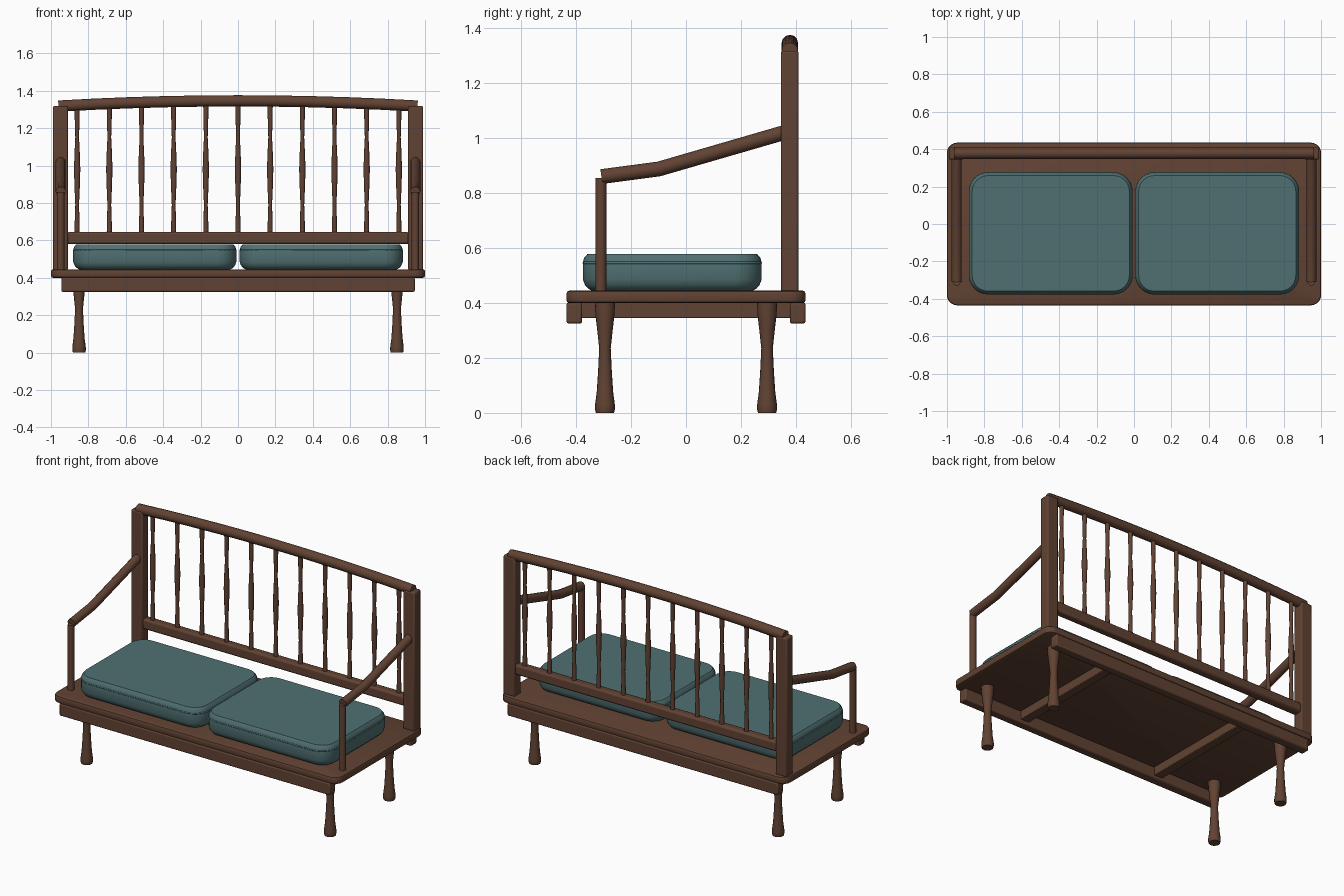
import bpy, bmesh, math

if "Cube" in bpy.data.objects:
    bpy.data.objects.remove(bpy.data.objects["Cube"])


def material(name, rgb):
    m = bpy.data.materials.new(name)
    m.diffuse_color = (*rgb, 1)
    m.use_nodes = True
    m.node_tree.nodes["Principled BSDF"].inputs["Base Color"].default_value = m.diffuse_color
    return m


WOOD = material("walnut_wood", (0.12, 0.055, 0.033))
FABRIC = material("teal_fabric", (0.08, 0.16, 0.165))


def smooth(ob, angle=35):
    bpy.ops.object.select_all(action='DESELECT')
    ob.select_set(True)
    bpy.context.view_layer.objects.active = ob
    bpy.ops.object.shade_smooth_by_angle(angle=math.radians(angle))


def skin_loops(name, loops, mat, loc=(0, 0, 0)):
    """Bridge stacked closed loops into a capped solid."""
    bm = bmesh.new()
    rings = [[bm.verts.new(p) for p in loop] for loop in loops]
    n = len(rings[0])
    for a, b in zip(rings, rings[1:]):
        for i in range(n):
            j = (i + 1) % n
            bm.faces.new((a[i], a[j], b[j], b[i]))
    bm.faces.new(rings[0][::-1])
    bm.faces.new(rings[-1])
    me = bpy.data.meshes.new(name)
    bm.to_mesh(me)
    bm.free()
    ob = bpy.data.objects.new(name, me)
    ob.location = loc
    me.materials.append(mat)
    bpy.context.collection.objects.link(ob)
    smooth(ob)
    return ob


def rounded_rect(hx, hy, r, z, steps=6):
    pts = []
    for k, (sx, sy) in enumerate([(1, 1), (-1, 1), (-1, -1), (1, -1)]):
        for i in range(steps + 1):
            a = math.pi / 2 * (k + i / steps)
            pts.append((sx * (hx - r) + r * math.cos(a),
                        sy * (hy - r) + r * math.sin(a), z))
    return pts


def slab(name, hx, hy, r, profile, mat, loc):
    """Rounded rectangle stacked through (height, inset) pairs."""
    return skin_loops(name, [rounded_rect(hx - d, hy - d, r - d, z)
                             for z, d in profile], mat, loc)


def turned(name, profile, loc, sides=16):
    """Lathed part from (height, radius) pairs."""
    return skin_loops(name, [[(r * math.cos(2 * math.pi * i / sides),
                               r * math.sin(2 * math.pi * i / sides), z)
                              for i in range(sides)] for z, r in profile], WOOD, loc)


def box(name, x, y, z, bevel=0.008):
    bpy.ops.mesh.primitive_cube_add(size=1, location=(sum(x) / 2, sum(y) / 2, sum(z) / 2))
    ob = bpy.context.object
    ob.name = name
    ob.scale = (x[1] - x[0], y[1] - y[0], z[1] - z[0])
    bpy.ops.object.transform_apply(location=False, rotation=False, scale=True)
    ob.data.materials.append(WOOD)
    m = ob.modifiers.new("soft_edges", 'BEVEL')
    m.width, m.segments = bevel, 2
    smooth(ob)
    return ob


def tube(name, pts, radius, mat, cyclic=False, res=4):
    cu = bpy.data.curves.new(name, 'CURVE')
    cu.dimensions = '3D'
    cu.bevel_depth, cu.bevel_resolution, cu.use_fill_caps = radius, res, True
    sp = cu.splines.new('POLY')
    sp.points.add(len(pts) - 1)
    for p, co in zip(sp.points, pts):
        p.co = (*co, 1)
    sp.use_cyclic_u = cyclic
    cu.materials.append(mat)
    ob = bpy.data.objects.new(name, cu)
    bpy.context.collection.objects.link(ob)
    return ob


# Seat deck with aprons and underside cross rails
slab("seat_deck", 1.0, 0.435, 0.055,
     [(0.40, 0.01), (0.403, 0.003), (0.41, 0), (0.435, 0), (0.442, 0.003), (0.445, 0.01)],
     WOOD, (0, 0, 0))
box("front_apron", (-0.945, 0.945), (-0.435, -0.378), (0.325, 0.402))
box("back_apron", (-0.945, 0.945), (0.378, 0.435), (0.325, 0.402))
for x in (-0.5, 0.5):
    box("cross_rail", (x - 0.03, x + 0.03), (-0.38, 0.38), (0.345, 0.402), 0.004)

# Turned legs
LEG = [(0, 0.033), (0.012, 0.036), (0.03, 0.036), (0.075, 0.030), (0.15, 0.025),
       (0.235, 0.021), (0.30, 0.028), (0.36, 0.035), (0.402, 0.037)]
for x in (-0.85, 0.85):
    for y in (-0.295, 0.295):
        turned("leg", LEG, (x, y, 0))

# Back posts, arm posts and bent armrests
for s in (-1, 1):
    box("back_post", sorted((s * 0.91, s * 0.99)), (0.345, 0.41), (0.44, 1.318))
    turned("arm_post", [(0.44, 0.02), (0.855, 0.02)], (s * 0.948, -0.31, 0))
    tube("armrest", [(s * 0.948, -0.308, 0.86), (s * 0.948, -0.098, 0.888),
                     (s * 0.948, 0.36, 1.021)], 0.027, WOOD)

# Arched top rail and straight lower rail
N = 10
tube("top_rail", [(x, 0.378, 1.346 - 0.028 * (x / 0.96) ** 2)
                  for x in (-0.96 + 1.92 * i / N for i in range(N + 1))], 0.03, WOOD)
box("lower_back_rail", (-0.915, 0.915), (0.35, 0.405), (0.58, 0.645), 0.012)

# Eleven turned back spindles
SPINDLE = [(0.63, 0.014), (0.70, 0.013), (0.79, 0.010), (0.88, 0.014), (0.98, 0.017),
           (1.07, 0.014), (1.15, 0.010), (1.25, 0.013), (1.325, 0.014)]
for i in range(11):
    turned("spindle", SPINDLE, (-0.86 + 0.172 * i, 0.378, 0), 12)

# Two seat cushions with piping
CUSHION = [(0.445, 0.032), (0.453, 0.018), (0.466, 0.007), (0.485, 0),
           (0.548, 0), (0.564, 0.004), (0.578, 0.016)]
for s in (-1, 1):
    cx, cy = s * 0.445, -0.05
    slab("seat_cushion", 0.436, 0.325, 0.10, CUSHION, FABRIC, (cx, cy, 0))
    tube("cushion_piping", [(cx + x, cy + y, z) for x, y, z in
                            rounded_rect(0.433, 0.322, 0.097, 0.546)], 0.005, FABRIC, True, 1)
